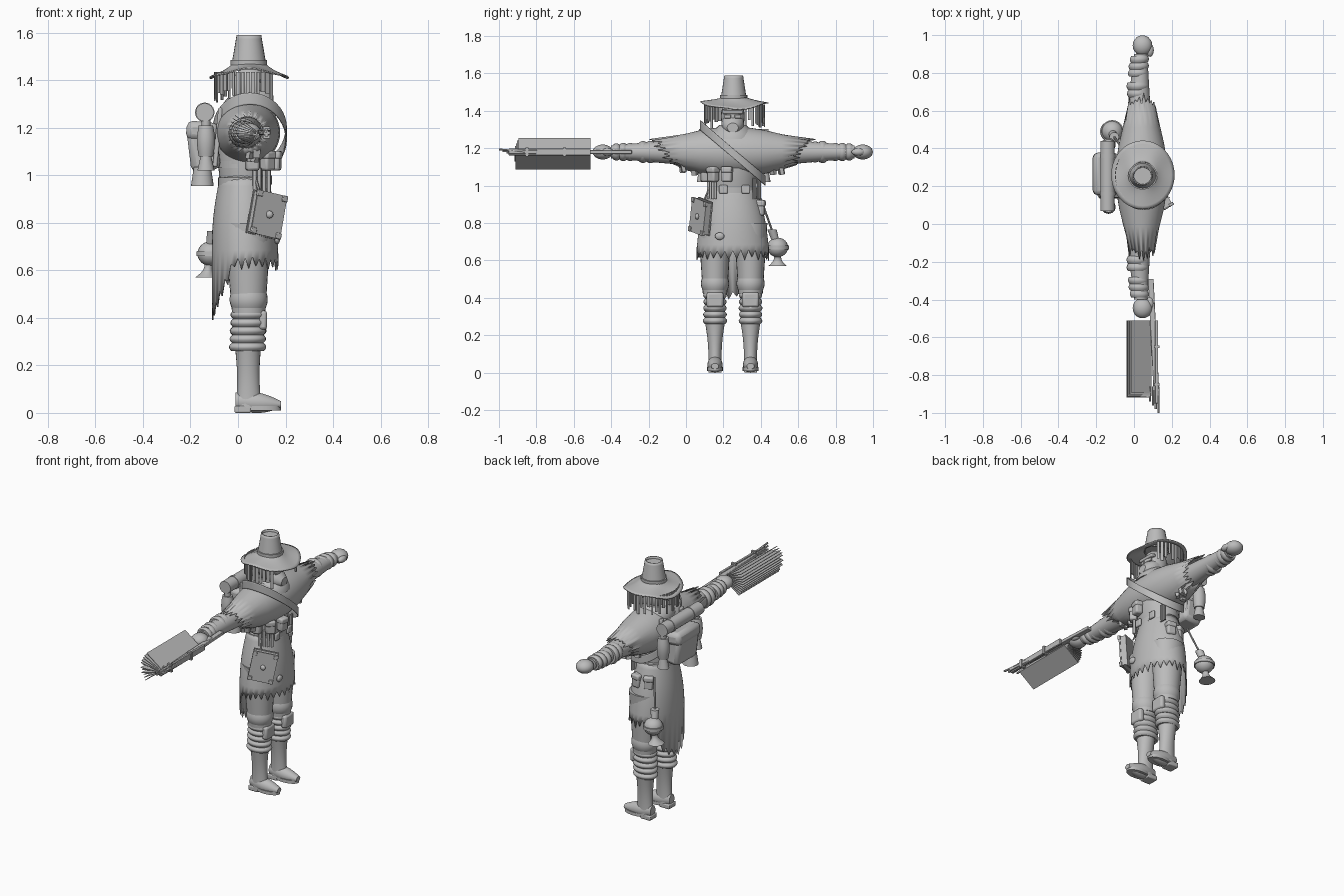
import bpy, bmesh, math, random
from mathutils import Matrix, Vector, Euler

random.seed(4)
if "Cube" in bpy.data.objects:
    bpy.data.objects.remove(bpy.data.objects["Cube"])

GREY = (.5, .5, .5, 1)
material = bpy.data.materials.new("plain_grey")
material.use_nodes = True
material.diffuse_color = GREY
material.node_tree.nodes["Principled BSDF"].inputs["Base Color"].default_value = GREY

# Main measures of the figure: its middle line, arm height and leg spacing
MIDDLE = .25
ARM_HEIGHT = 1.18
HIP = .095
CLOTH = .006
NO_TURN = (0, 0, 0)
parts = []


def finish(name, bm, thickness=0, rounding=0):
    bmesh.ops.recalc_face_normals(bm, faces=bm.faces)
    mesh = bpy.data.meshes.new(name)
    bm.to_mesh(mesh)
    bm.free()
    mesh.materials.append(material)
    part = bpy.data.objects.new(name, mesh)
    bpy.context.scene.collection.objects.link(part)
    if thickness:
        part.modifiers.new("thickness", "SOLIDIFY").thickness = thickness
    if rounding:
        bevel = part.modifiers.new("rounding", "BEVEL")
        bevel.width, bevel.segments = rounding, 2
    parts.append(part)


def tube(name, start, end, size_start, size_end=None, bulge=0, sides=24, cloth=False, edit=None):
    """Elliptic rings from start to end, swelling by bulge; cloth is open and thin."""
    start, end = Vector(start), Vector(end)
    size_start = Vector(size_start)
    size_end = Vector(size_end or size_start)
    span = end - start
    along = max(range(3), key=lambda axis: abs(span[axis]))
    across = [axis for axis in range(3) if axis != along]
    bm = bmesh.new()
    rings, steps = [], 8
    for step in range(steps + 1):
        t = step / steps
        size = size_start.lerp(size_end, t)
        ring = []
        for side in range(sides):
            angle = math.tau * side / sides
            point = start.lerp(end, t)
            swell = bulge * math.sin(math.pi * t)
            point[across[0]] += (size.x + swell) * math.cos(angle)
            point[across[1]] += (size.y + swell) * math.sin(angle)
            if edit:
                edit(point, t, side, angle)
            ring.append(bm.verts.new(point))
        rings.append(ring)
    for low, high in zip(rings, rings[1:]):
        for side in range(sides):
            bm.faces.new((low[side - 1], low[side], high[side], high[side - 1]))
    if not cloth:
        bm.faces.new(rings[0])
        bm.faces.new(rings[-1])
    finish(name, bm, thickness=CLOTH if cloth else 0)


def boxes(name, items, rounding=0):
    """One object made of boxes, each a location, a size and a rotation."""
    bm = bmesh.new()
    for location, size, turn in items:
        bmesh.ops.create_cube(bm, size=1, matrix=Matrix.LocRotScale(
            Vector(location), Euler(turn), Vector(size)))
    finish(name, bm, rounding=rounding)


def ball(name, location, size):
    bm = bmesh.new()
    bmesh.ops.create_uvsphere(bm, u_segments=20, v_segments=12, radius=1, matrix=Matrix.LocRotScale(
        Vector(location), None, Vector(size)))
    finish(name, bm)


def windings(name, start, end, size, count):
    """Overlapping cloth bands of slightly uneven girth."""
    start, end, size = Vector(start), Vector(end), Vector(size)
    for band in range(count):
        girth = size * random.uniform(.85, .95)
        tube(name, start.lerp(end, band / count), start.lerp(end, (band + 1) / count),
             girth, bulge=size.x / 7)


# Legs, boots, arms and fists, mirrored about the middle line
for side, sign in (("free", 1), ("armed", -1)):
    leg = MIDDLE + sign * HIP
    tube(side + "_trouser", (.045, leg, .42), (.04, leg, .8), (.07, .065), (.1, .09))
    tube(side + "_trouser_cuff", (.045, leg, .42), (.045, leg, .52), (.06, .055), (.07, .065), .015)
    windings(side + "_leg_wrap", (.04, leg, .26), (.045, leg, .43), (.075, .06), 5)
    boxes(side + "_knee_pad", [((.105, leg, .39), (.035, .09, .08), NO_TURN)], .012)
    tube(side + "_boot_shaft", (.045, leg, .02), (.042, leg, .28), (.055, .036), (.055, .055), -.008)
    tube(side + "_boot_foot", (-.01, leg, .05), (.18, leg, .035), (.025, .035), (.02, .015), .018)
    tube(side + "_sole", (.1, leg, .01), (.1, leg, .03), (.08, .042))
    boxes(side + "_heel", [((.02, leg, .015), (.07, .07, .03), NO_TURN)], CLOTH)

    def reach(distance, forward=.02):
        return (forward, MIDDLE + sign * distance, ARM_HEIGHT)

    tube(side + "_arm", reach(.15), reach(.65, .035), (.08, .08), (.035, .034))
    windings(side + "_upper_wrap", reach(.42), reach(.5), (.055, .055), 2)
    windings(side + "_wrist_wrap", reach(.53), reach(.64, .03), (.05, .045), 3)
    ball(side + "_fist", reach(.695, .045), (.052, .054, .04))
    ball(side + "_thumb", reach(.67, .085), (.02, .035, .02))


# Ragged coat skirt, longer at the back
def ragged_hem(point, t, side, angle):
    if t == 0:
        tail = max(0, -math.cos(angle) - .35)
        tear = -.045 if side % 2 else .02
        point.z += tear * random.uniform(.4, 1) - tail / 3


tube("coat_skirt", (.03, MIDDLE, .64), (.025, MIDDLE, 1), (.14, .195), (.1, .125), .012,
     sides=56, cloth=True, edit=ragged_hem)
ball("skirt_patch", (.165, .18, .73), (.012, .025, .02))

# Torso, belts and buckles
tube("torso", (.025, MIDDLE, .95), (.04, MIDDLE, 1.27), (.1, .12), bulge=.015)
for height in (.96, 1.03):
    tube("belt", (.025, MIDDLE, height), (.025, MIDDLE, height + .03), (.11, .13))
boxes("belt_buckles", [((.135, MIDDLE + offset, .98), (.015, .045, .045), NO_TURN)
                       for offset in (-.05, .07)], CLOTH)


# Poncho with torn sleeve ends, and the strap across it
def torn_ends(point, t, side, angle):
    if t in (0, 1):
        tear = .05 if side % 2 else -.02
        outward = 1 if t else -1
        point.y += outward * (tear * random.random() + .05 * math.sin(angle))


def slanted(point, t, side, angle):
    point.z -= .87 * (point.y - MIDDLE)


tube("poncho", (.04, -.1, ARM_HEIGHT), (.04, .6, ARM_HEIGHT), (.07, .07), (.075, .07), .065,
     sides=40, cloth=True, edit=torn_ends)
tube("chest_strap", (.05, MIDDLE, 1.15), (.05, MIDDLE, 1.2), (.15, .17),
     sides=40, cloth=True, edit=slanted)
boxes("poncho_tatters", [((random.uniform(0, .08), MIDDLE + sign * random.uniform(.2, .3), 1.1),
                          (.03, .02, random.uniform(.05, .09)), (.2, 0, random.random()))
                         for sign in (-1, 1) for tatter in range(4)])

# Head, mask and scarf
ball("head", (.05, MIDDLE, 1.37), (.075, .064, .09))
tube("mask_muzzle", (.07, MIDDLE, 1.335), (.15, MIDDLE, 1.31), (.06, .06), (.03, .025), .01)
boxes("brow_band", [((.11, MIDDLE, 1.395), (.035, .11, .02), (0, .2, 0))], CLOTH)
boxes("eye_plates", [((.118, MIDDLE + sign * .027, 1.37), (.012, .035, .02), (0, 0, sign * .2))
                     for sign in (-1, 1)], CLOTH / 2)
tube("scarf", (.045, MIDDLE, 1.25), (.035, MIDDLE, 1.325), (.12, .125), (.08, .07), .01)


# Hat with a drooping brim, a hollow crown and a hanging fringe
def drooping(point, t, side, angle):
    point.z -= (1 - t) * (.018 * math.cos(2 * angle) + .004 * math.sin(5 * angle))


tube("hat_brim", (.047, .26, 1.43), (.047, .26, 1.47), (.168, .182), (.07, .07), -.012,
     sides=40, cloth=True, edit=drooping)
tube("hat_crown", (.046, .255, 1.46), (.046, .255, 1.59), (.074, .07), (.052, .05), cloth=True)
tube("hat_top", (.046, .255, 1.56), (.046, .255, 1.575), (.054, .05))
tube("hat_band", (.046, .255, 1.465), (.046, .255, 1.485), (.077, .073))
fringe, strands = [], 32
for strand in range(strands):
    angle = math.radians(50 + 260 * strand / (strands - 1))
    drop = random.uniform(.07, .13)
    fringe.append(((.047 + .145 * math.cos(angle), .26 + .16 * math.sin(angle), 1.435 - drop / 2),
                   (.005, random.uniform(.01, .02), drop), (0, 0, angle)))
boxes("hat_fringe", fringe)

# Fan of blades on a long frame, held in one fist
blades, count = [], 12
for blade in range(count):
    angle = math.radians(-36 + 72 * blade / (count - 1))
    length = random.uniform(.38, .41)
    blades.append(((.1 - .075 * math.cos(angle), -.51 - length / 2, 1.17 + .075 * math.sin(angle)),
                   (.13, length, CLOTH / 2), (0, angle, 0)))
boxes("fan_blades", blades)
boxes("fan_frame", [((.105, -.62, ARM_HEIGHT), (.03, .66, .02), (0, 0, .05)),
                    ((.12, -.73, ARM_HEIGHT), (.015, .44, .035), NO_TURN)], CLOTH / 2)
boxes("fan_clamps", [((.12, place, ARM_HEIGHT), (.03, .015, .05), NO_TURN)
                     for place in (-.65, -.85)])
for spike in range(4):
    forward = .085 + .015 * spike
    tube("fan_spike", (forward, -.86, ARM_HEIGHT), (forward, -1 + .02 * (3 - spike), 1.17 + .008 * spike),
         (CLOTH, CLOTH), sides=6)

# Backpack, bedroll and hanging vessels
boxes("backpack", [((-.145, .265, 1.115), (.125, .21, .19), (0, -.12, 0)),
                   ((-.15, .265, 1.185), (.135, .225, .08), (0, .1, 0))], .025)
boxes("pack_straps", [((-.085, MIDDLE + sign * .1, 1.16), (.02, .03, .25), (0, .1, 0))
                      for sign in (-1, 1)], CLOTH)
tube("bedroll", (-.14, .07, 1.265), (-.14, .44, 1.265), (.038, .038))
for place in (.15, .35):
    tube("bedroll_tie", (-.14, place, 1.265), (-.14, place + .02, 1.265), (.041, .041))
for place in (.09, .42):
    tube("bottle_body", (-.135, place, 1.08), (-.135, place, 1.21), (.03, .028), bulge=.008)
    tube("bottle_neck", (-.135, place, 1.2), (-.135, place, 1.27), (.019, .019))
    tube("bottle_bell", (-.135, place, 1.02), (-.135, place, 1.09), (.036, .032), (.02, .02))
tube("hanging_cup", (-.15, .17, .955), (-.15, .17, 1.035), (.048, .045), (.036, .034))
ball("flask_body", (-.115, .49, .67), (.056, .056, .052))
tube("flask_rim", (-.115, .49, .66), (-.115, .49, .68), (.06, .06))
tube("flask_foot", (-.135, .49, .57), (-.12, .49, .63), (.045, .05), (.02, .02), -.012)
tube("flask_neck", (-.115, .48, .7), (-.105, .46, .765), (.02, .02), (.025, .025))
tube("flask_cord", (-.105, .46, .76), (-.06, .4, .93), (CLOTH, CLOTH), sides=8)


# Pouches and dangling cords around the waist
def pouch(name, angle, height):
    turn = math.radians(angle)
    x, y = .04 + .12 * math.cos(turn), MIDDLE + .15 * math.sin(turn)
    boxes(name, [((x, y, height), (.045, .055, .08), (0, 0, turn)),
                 ((x, y, height + .025), (.053, .06, .035), (0, 0, turn))], .01)


for angle in (-80, -45, -12):
    pouch("waist_pouch", angle, 1.06)
for angle in (80, 115):
    pouch("hip_pouch", angle, .88)
for cord in range(4):
    x, step = .07 + .02 * cord, .012 * cord
    tube("belt_vial", (x, .12 + step, .93), (x, .12 + step, 1.03), (.008, .008), sides=10)
    tube("dangling_cord", (.1, .36 + step, .93), (.1, .36 + step, 1.04), (CLOTH, CLOTH), sides=6)

# Book hanging at the hip, with covers, boss and corner clasps
TILT = (0, .2, .55)
book = Matrix.LocRotScale(Vector((.12, .08, .835)), Euler(TILT), None)
boxes("book_pages", [(book.translation, (.138, .03, .175), TILT)])
boxes("book_covers", [(book @ Vector((0, sign * .018, 0)), (.146, .008, .185), TILT)
                      for sign in (-1, 1)])
boxes("book_clasps", [(book @ Vector((across * .062, -.02, up * .08)), (.026, .016, .026), TILT)
                      for across in (-1, 1) for up in (-1, 1)], CLOTH / 2)
ball("book_boss", book @ Vector((0, -.024, 0)), (.016, .012, .016))
tube("book_cord", (.09, .1, .93), (.07, .13, 1), (CLOTH, CLOTH), sides=6)

# Smooth shading with crisp edges
bpy.ops.object.select_all(action="DESELECT")
for part in parts:
    part.select_set(True)
bpy.context.view_layer.objects.active = parts[0]
bpy.ops.object.shade_smooth_by_angle(angle=math.radians(40))
